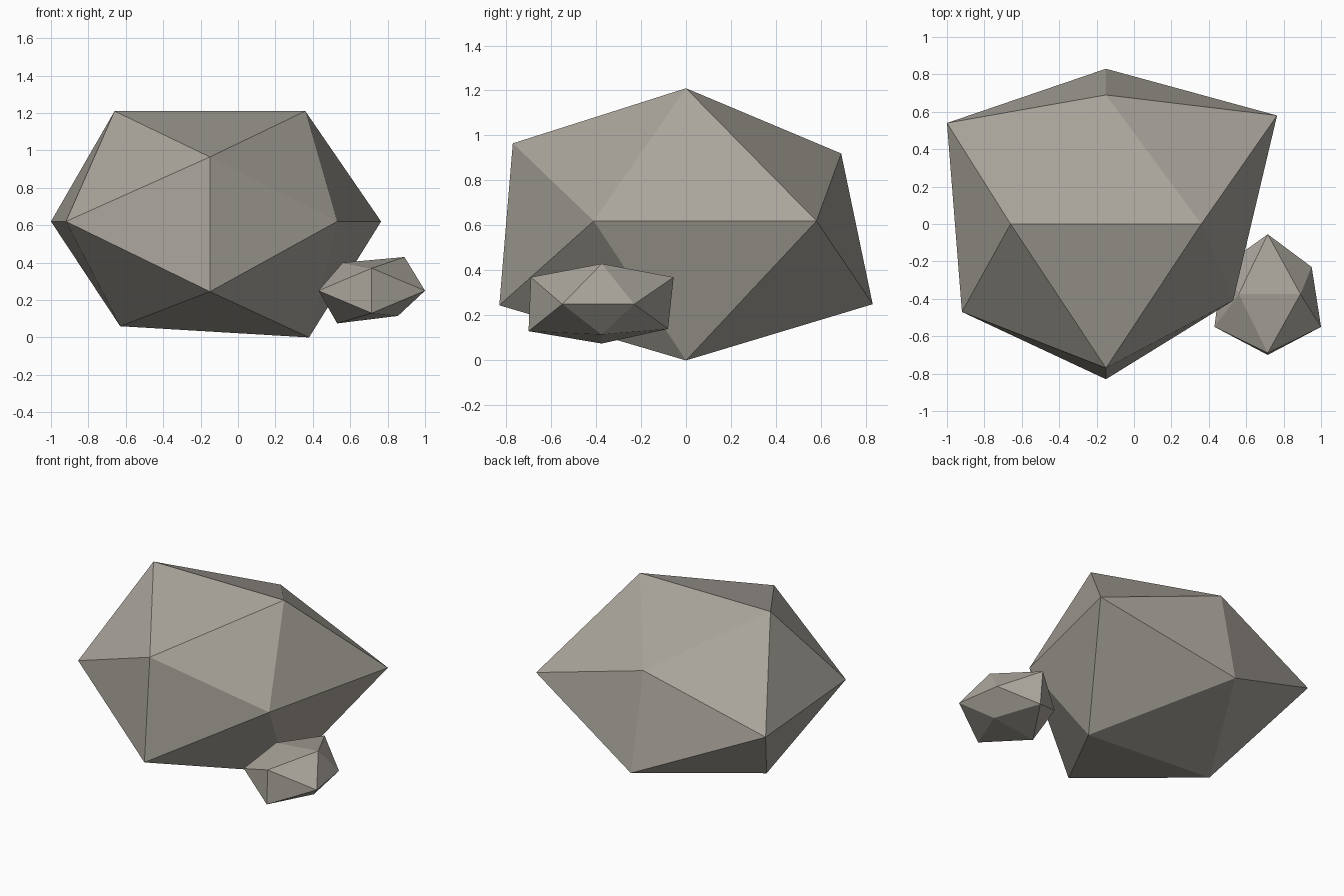
import bpy
import bmesh

cube = bpy.data.objects.get("Cube")
if cube:
    bpy.data.objects.remove(cube, do_unlink=True)

# Warm grey stone
stone = bpy.data.materials.new("warm_grey_stone")
stone.use_nodes = True
stone.diffuse_color = (0.40, 0.375, 0.33, 1)
stone.node_tree.nodes["Principled BSDF"].inputs["Base Color"].default_value = stone.diffuse_color

PHI = 1.618
SIGNS = [(-1, -1), (1, -1), (-1, 1), (1, 1)]


def rock(name, centre, ridges, waist, ends):
    """Irregular icosahedron: ridges (x, z), waist (x, y) and ends (y, z),
    each listed as low-low, high-low, low-high, high-high."""
    cx, cy, cz = centre
    bm = bmesh.new()
    targets = []
    for (a, b), r, w, e in zip(SIGNS, ridges, waist, ends):
        for ideal, final in (((a, 0, b * PHI), (r[0], cy, r[1])),
                             ((a * PHI, b, 0), (w[0], w[1], cz)),
                             ((0, a * PHI, b), (cx, e[0], e[1]))):
            targets.append((bm.verts.new(ideal), final))
    # Regular solid first, then each corner is pulled to its place
    bmesh.ops.convex_hull(bm, input=bm.verts[:])
    for vert, final in targets:
        vert.co = final
    bmesh.ops.recalc_face_normals(bm, faces=bm.faces[:])
    mesh = bpy.data.meshes.new(name)
    bm.to_mesh(mesh)
    bm.free()
    mesh.materials.append(stone)
    obj = bpy.data.objects.new(name, mesh)
    bpy.context.collection.objects.link(obj)
    return obj


# Main boulder
rock("large_rock", (-0.15, 0, 0.62),
     [(-0.63, 0.06), (0.38, 0), (-0.66, 1.21), (0.36, 1.21)],
     [(-0.92, -0.47), (0.53, -0.41), (-1, 0.54), (0.765, 0.58)],
     [(-0.83, 0.245), (0.83, 0.25), (-0.77, 0.965), (0.69, 0.92)])

# Small stone leaning on its front corner
rock("small_rock", (0.715, -0.375, 0.25),
     [(0.53, 0.075), (0.855, 0.115), (0.56, 0.4), (0.89, 0.43)],
     [(0.43, -0.55), (1, -0.55), (0.47, -0.23), (0.95, -0.23)],
     [(-0.7, 0.13), (-0.08, 0.14), (-0.69, 0.37), (-0.055, 0.37)])
